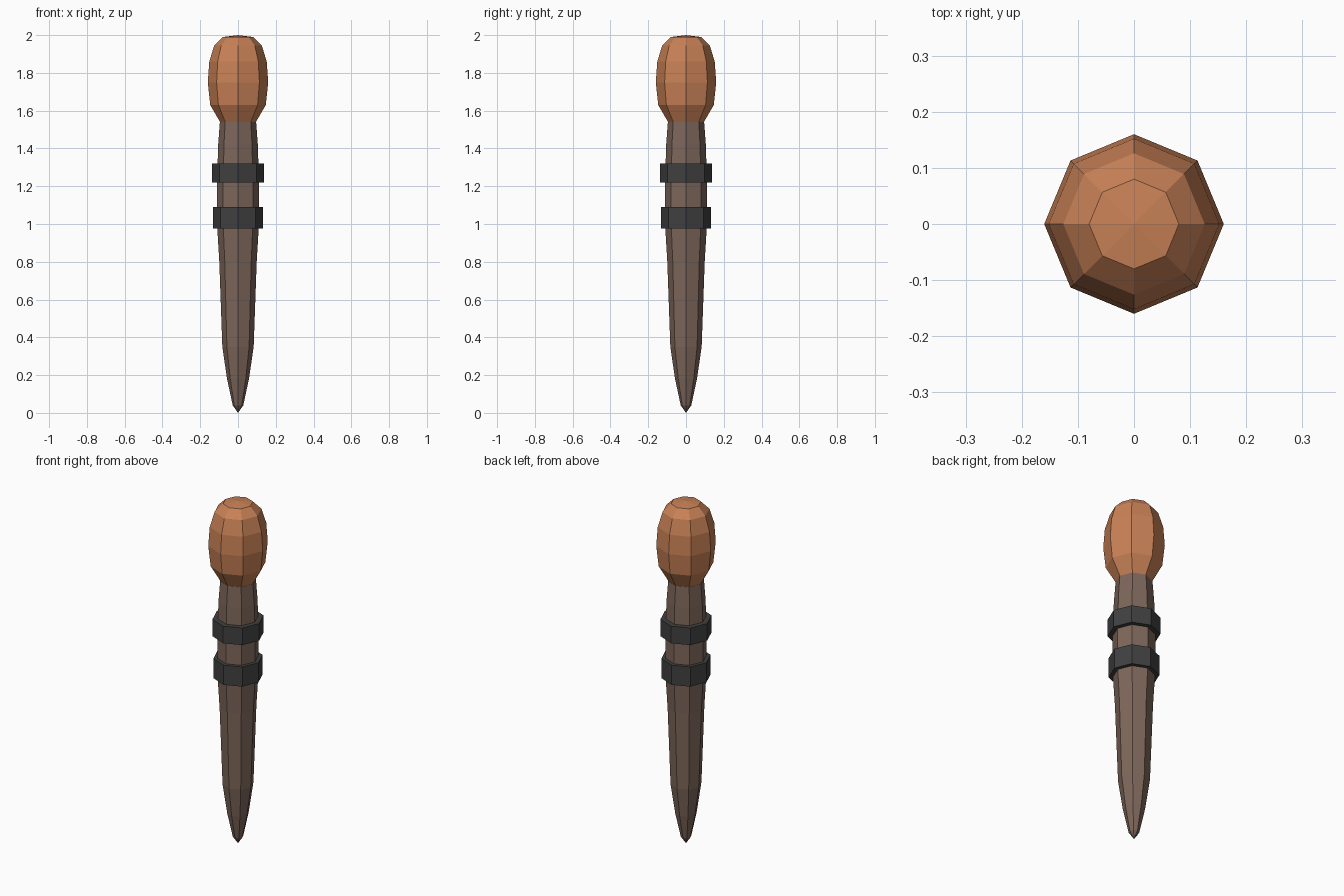
import bpy
import bmesh
from math import cos, sin, tau

if "Cube" in bpy.data.objects:
    bpy.data.objects.remove(bpy.data.objects["Cube"], do_unlink=True)

SIDES = 8


def make_material(name, rgb):
    mat = bpy.data.materials.new(name)
    mat.use_nodes = True
    mat.diffuse_color = (*rgb, 1)
    mat.node_tree.nodes["Principled BSDF"].inputs["Base Color"].default_value = (*rgb, 1)
    return mat


def lathe(name, profile, mat, closed=False):
    """Revolve (radius, height) points into a flat-shaded octagonal part."""
    bm = bmesh.new()
    rings = []
    for r, z in profile:
        count = SIDES if r > 0 else 1
        ring = [bm.verts.new((r * cos(tau * i / SIDES), r * sin(tau * i / SIDES), z))
                for i in range(count)]
        rings.append(ring * (SIDES // count))
    pairs = list(zip(rings, rings[1:]))
    if closed:
        pairs.append((rings[-1], rings[0]))
    for low, high in pairs:
        for i in range(SIDES):
            j = (i + 1) % SIDES
            corners = dict.fromkeys((low[i], low[j], high[j], high[i]))
            bm.faces.new(list(corners))
    bmesh.ops.recalc_face_normals(bm, faces=bm.faces)
    mesh = bpy.data.meshes.new(name)
    bm.to_mesh(mesh)
    bm.free()
    mesh.materials.append(mat)
    obj = bpy.data.objects.new(name, mesh)
    bpy.context.collection.objects.link(obj)
    return obj


wood = make_material("brown wood", (0.205, 0.133, 0.102))
orange = make_material("warm orange", (0.58, 0.22, 0.093))
iron = make_material("dark grey metal", (0.051, 0.051, 0.051))

# Tapered shaft with a pointed tip
lathe("shaft", [(0, 0), (0.028, 0.04), (0.058, 0.18), (0.083, 0.35), (0.099, 0.8),
                (0.111, 1.0), (0.111, 1.22), (0.105, 1.42), (0.096, 1.54), (0, 1.56)], wood)

# Faceted rounded head
lathe("head", [(0, 1.53), (0.095, 1.54), (0.147, 1.63), (0.16, 1.75), (0.152, 1.86),
               (0.126, 1.945), (0.08, 1.99), (0, 2.0)], orange)

# Two bands around the shaft
for name, radius, bottom, top in (("upper_band", 0.137, 1.22, 1.32),
                                  ("lower_band", 0.132, 0.975, 1.09)):
    lathe(name, [(0.1, bottom), (radius, bottom), (radius, top), (0.1, top)], iron, closed=True)
